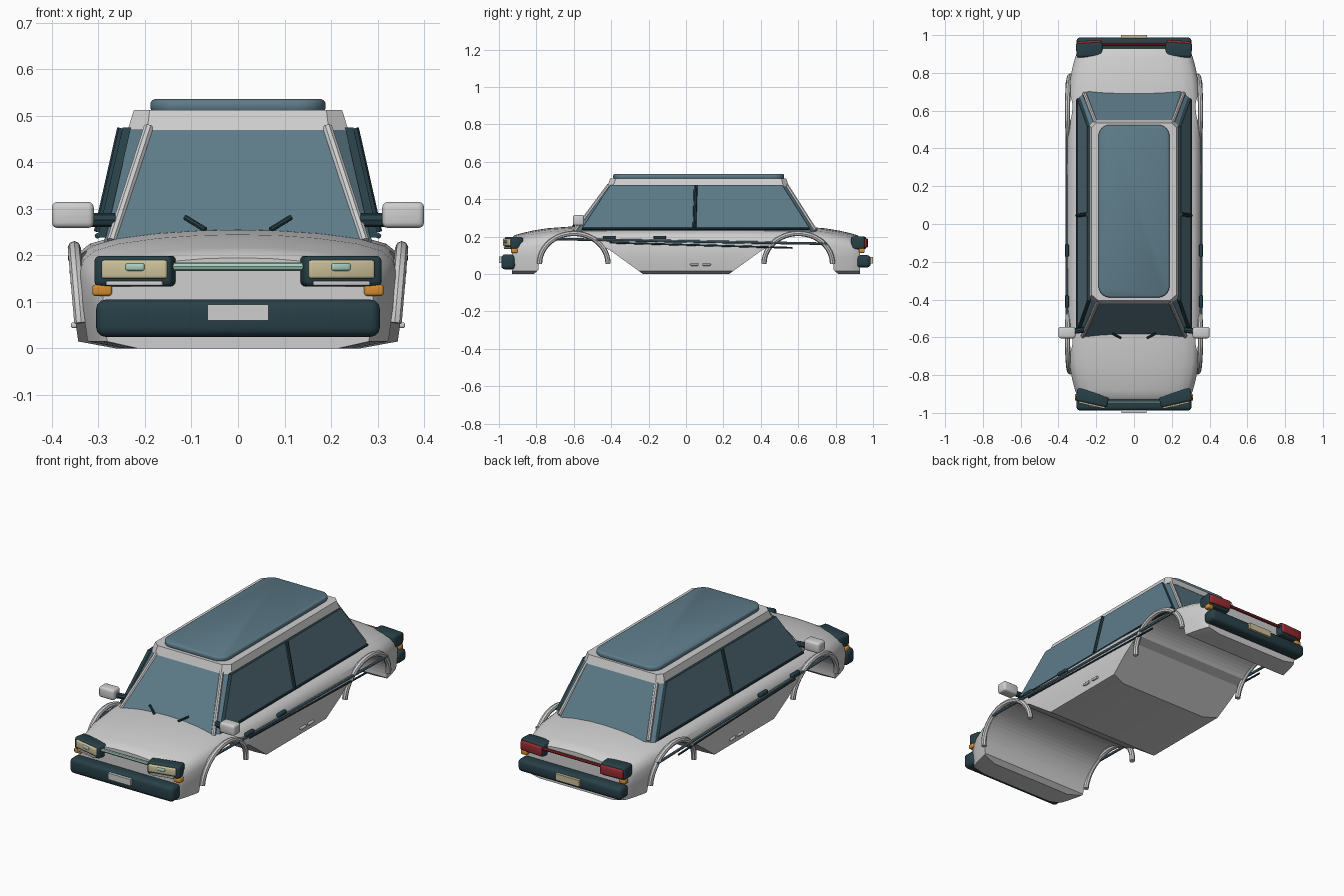
import bpy, bmesh, math
from mathutils import Vector, Matrix

default_cube = bpy.data.objects.get("Cube")
if default_cube:
    bpy.data.objects.remove(default_cube, do_unlink=True)


def material(name, red, green, blue):
    mat = bpy.data.materials.new(name)
    mat.use_nodes = True
    mat.diffuse_color = (red, green, blue, 1)
    mat.node_tree.nodes["Principled BSDF"].inputs["Base Color"].default_value = (red, green, blue, 1)
    return mat


paint = material("light grey paint", .62, .62, .62)
glass = material("blue glass", .11, .2, .25)
trim = material("dark teal trim", .02, .05, .063)
cream = material("cream lens", .6, .53, .32)
mint = material("mint strip", .38, .62, .52)
amber = material("amber lens", .66, .26, .03)
red = material("red lens", .3, .025, .03)


def finish(obj, smooth=True):
    bpy.ops.object.select_all(action='DESELECT')
    obj.select_set(True)
    bpy.context.view_layer.objects.active = obj
    if smooth:
        bpy.ops.object.shade_smooth_by_angle(angle=math.radians(35))
    return obj


def from_bmesh(name, bm, mat, smooth=True):
    bmesh.ops.recalc_face_normals(bm, faces=bm.faces)
    mesh = bpy.data.meshes.new(name)
    bm.to_mesh(mesh)
    bm.free()
    mesh.materials.append(mat)
    obj = bpy.data.objects.new(name, mesh)
    bpy.context.collection.objects.link(obj)
    return finish(obj, smooth)


def loft(name, rings, mat, smooth=True):
    """Skin closed rings of equal length and cap both ends."""
    bm = bmesh.new()
    loops = [[bm.verts.new(p) for p in ring] for ring in rings]
    count = len(loops[0])
    for lower, upper in zip(loops, loops[1:]):
        for i in range(count):
            j = (i + 1) % count
            bm.faces.new((lower[i], lower[j], upper[j], upper[i]))
    bm.faces.new(loops[0])
    bm.faces.new(loops[-1])
    return from_bmesh(name, bm, mat, smooth)


def box(name, center, size, mat, bevel=0, yaw=0):
    bm = bmesh.new()
    bmesh.ops.create_cube(bm, size=1)
    bmesh.ops.scale(bm, vec=size, verts=bm.verts)
    if bevel:
        bmesh.ops.bevel(bm, geom=bm.edges[:], offset=bevel, segments=3,
                        profile=.5, affect='EDGES')
    turn = Matrix.Translation(center) @ Matrix.Rotation(yaw, 4, 'Z')
    bmesh.ops.transform(bm, matrix=turn, verts=bm.verts)
    return from_bmesh(name, bm, mat)


def tube(name, points, radius, mat):
    curve = bpy.data.curves.new(name, 'CURVE')
    curve.dimensions = '3D'
    curve.bevel_depth = radius
    curve.bevel_resolution = 2
    curve.use_fill_caps = True
    spline = curve.splines.new('POLY')
    spline.points.add(len(points) - 1)
    for point, co in zip(spline.points, points):
        point.co = (*co, 1)
    curve.materials.append(mat)
    obj = bpy.data.objects.new(name, curve)
    bpy.context.collection.objects.link(obj)
    finish(obj, False)
    bpy.ops.object.convert(target='MESH')
    return finish(bpy.context.object)


# Lower body: cross-sections along the length, given as y, half width, crown
def body_ring(y, w, top):
    half = [(0, top), (.25 * w, top - .002), (.5 * w, top - .008), (.75 * w, top - .02),
            (.9 * w, top - .035), (.97 * w, top - .055), (w, top - .085),
            (w, .09), (.97 * w, .015), (.74 * w, 0)]
    left = [(-x, z) for x, z in reversed(half[1:])]
    return [(x, y, z) for x, z in half + left]


stations = [(.93, .29, .195), (.915, .3, .208), (.88, .312, .218), (.82, .328, .232),
            (.74, .342, .245), (.6, .35, .255), (.3, .354, .26)]
body = loft("body", [body_ring(-y, w, t) for y, w, t in stations]
            + [body_ring(*s) for s in reversed(stations)], paint)

# Wheel wells cut across the full width, sloping down to the floor
arc = [math.radians(180 - 6 * i) for i in range(24)]
well = [(-.815, -.1), (-.815, 0)]
well += [(-.6 + .19 * math.cos(a), .02 + .19 * math.sin(a)) for a in arc]
well += [(-.41, .13), (-.23, 0), (-.23, -.1)]
for side in (1, -1):
    cutter = loft("well_cutter", [[(x, side * y, z) for y, z in well] for x in (-.5, .5)],
                  paint, False)
    cutter.hide_render = True
    finish(body, False)
    cut = body.modifiers.new("well", 'BOOLEAN')
    cut.operation = 'DIFFERENCE'
    cut.solver = 'EXACT'
    cut.object = cutter
    bpy.ops.object.modifier_apply(modifier=cut.name)
    bpy.data.objects.remove(cutter, do_unlink=True)
finish(body)


# Cabin: eight-sided glasshouse with a painted roof
def cabin_ring(z, front, front_x, side_x, side_front, side_rear, rear_x, rear):
    half = [(front_x, front), (side_x, side_front), (side_x, side_rear), (rear_x, rear)]
    return [(x, y, z) for x, y in half] + [(-x, y, z) for x, y in reversed(half)]


glass_base = cabin_ring(.225, -.605, .265, .289, -.565, .67, .245, .705)
glass_top = cabin_ring(.475, -.415, .19, .232, -.385, .515, .2, .545)
loft("glasshouse", [glass_base, glass_top], glass, False)
roof_edge = cabin_ring(.47, -.42, .195, .237, -.39, .52, .205, .55)
roof_top = cabin_ring(.512, -.405, .19, .224, -.375, .51, .2, .535)
loft("roof", [roof_edge, roof_top], paint, False)


def rounded_outline(half_x, half_y, radius, z):
    ring = []
    for k in range(4):
        sx, sy = (1, -1, -1, 1)[k], (1, 1, -1, -1)[k]
        for i in range(7):
            a = math.radians(90 * k + 15 * i)
            ring.append((sx * (half_x - radius) + radius * math.cos(a),
                         .068 + sy * (half_y - radius) + radius * math.sin(a), z))
    return ring


loft("roof_panel", [rounded_outline(.188 - d, .457 - d, .06 - d, z) for d, z in
                    ((.004, .508), (0, .516), (0, .528), (.003, .533), (.009, .536))], glass)

for s, name in ((1, "left"), (-1, "right")):
    # Side window plate with dark edges
    corners = [(.29, -.56, .238), (.29, .665, .238), (.236, .515, .475), (.236, -.405, .475)]
    window = loft(name + "_side_window",
                  [[(s * (x + d), y, z) for x, y, z in corners] for d in (-.006, .012)],
                  glass, False)
    window.data.materials.append(trim)
    for face in window.data.polygons:
        face.material_index = 0 if abs(face.normal.x) > .8 else 1
    tube(name + "_window_sill", [(s * .302, -.555, .242), (s * .302, .66, .242)], .006, trim)
    tube(name + "_door_pillar", [(s * .3, .045, .25), (s * .25, .052, .473)], .01, trim)

    # Corner pillars
    tube(name + "_front_pillar", [(s * .272, -.595, .23), (s * .192, -.412, .475)], .011, paint)
    tube(name + "_rear_pillar", [(s * .262, .69, .235), (s * .202, .535, .478)], .011, paint)

    # Wheel arch mouldings
    for end, place in ((-1, "front"), (1, "rear")):
        path = []
        for i in range(25):
            a = math.pi * i / 24
            y, z = .6 + .183 * math.cos(a), .055 + .162 * math.sin(a)
            path.append((s * (.338 + .014 * math.sin(a)), end * y, z))
        tube(f"{name}_{place}_arch", path, .014, paint)

    # Side mouldings, door handles and sill steps
    tube(name + "_upper_moulding", [(s * .355, -.7, .187), (s * .355, .75, .162)], .007, glass)
    tube(name + "_lower_moulding", [(s * .355, -.41, .168), (s * .355, .57, .14)], .005, trim)
    for y in (-.41, -.14):
        box(name + "_door_handle", (s * .355, y, .195), (.02, .066, .018), trim, .005)
    for y in (.045, .11):
        box(name + "_sill_step", (s * .35, y, .05), (.018, .045, .012), paint, .004)

    # Mirrors and wipers
    tube(name + "_mirror_stalk", [(s * .265, -.56, .276), (s * .335, -.57, .276)], .015, trim)
    box(name + "_mirror", (s * .355, -.575, .287), (.09, .06, .056), paint, .012)
    tube(name + "_wiper", [(s * .07, -.603, .255), (s * .114, -.58, .282)], .006, trim)

    # Headlamps, swept back towards the sides
    sweep = s * .22
    box(name + "_headlamp_housing", (s * .22, -.92, .166), (.172, .068, .066), trim, .012, sweep)
    box(name + "_headlamp", (s * .22, -.944, .17), (.145, .04, .04), cream, .006, sweep)
    box(name + "_headlamp_strip", (s * .22, -.958, .175), (.042, .024, .016), mint, .005, sweep)
    box(name + "_headlamp_blade", (s * .22, -.944, .14), (.124, .036, .01), paint, .003, sweep)
    box(name + "_front_indicator", (s * .292, -.918, .125), (.042, .035, .024), amber, .006)

    # Tail lamps
    box(name + "_tail_housing", (s * .236, .922, .166), (.14, .075, .068), trim, .012, -s * .06)
    box(name + "_tail_lamp", (s * .236, .953, .166), (.128, .036, .048), red, .007, -s * .06)
    box(name + "_rear_indicator", (s * .29, .94, .125), (.036, .03, .024), amber, .006)

# Light bars, bumpers and plates
tube("front_light_bar", [(-.155, -.945, .176), (.155, -.945, .176)], .009, mint)
tube("rear_light_bar", [(-.18, .95, .175), (.18, .95, .175)], .008, red)
box("front_bumper", (0, -.95, .065), (.61, .075, .08), trim, .02)
box("rear_bumper", (0, .95, .068), (.61, .075, .066), trim, .02)
box("front_plate", (0, -.992, .077), (.132, .016, .034), paint)
box("rear_plate", (0, .992, .073), (.14, .016, .034), cream)
